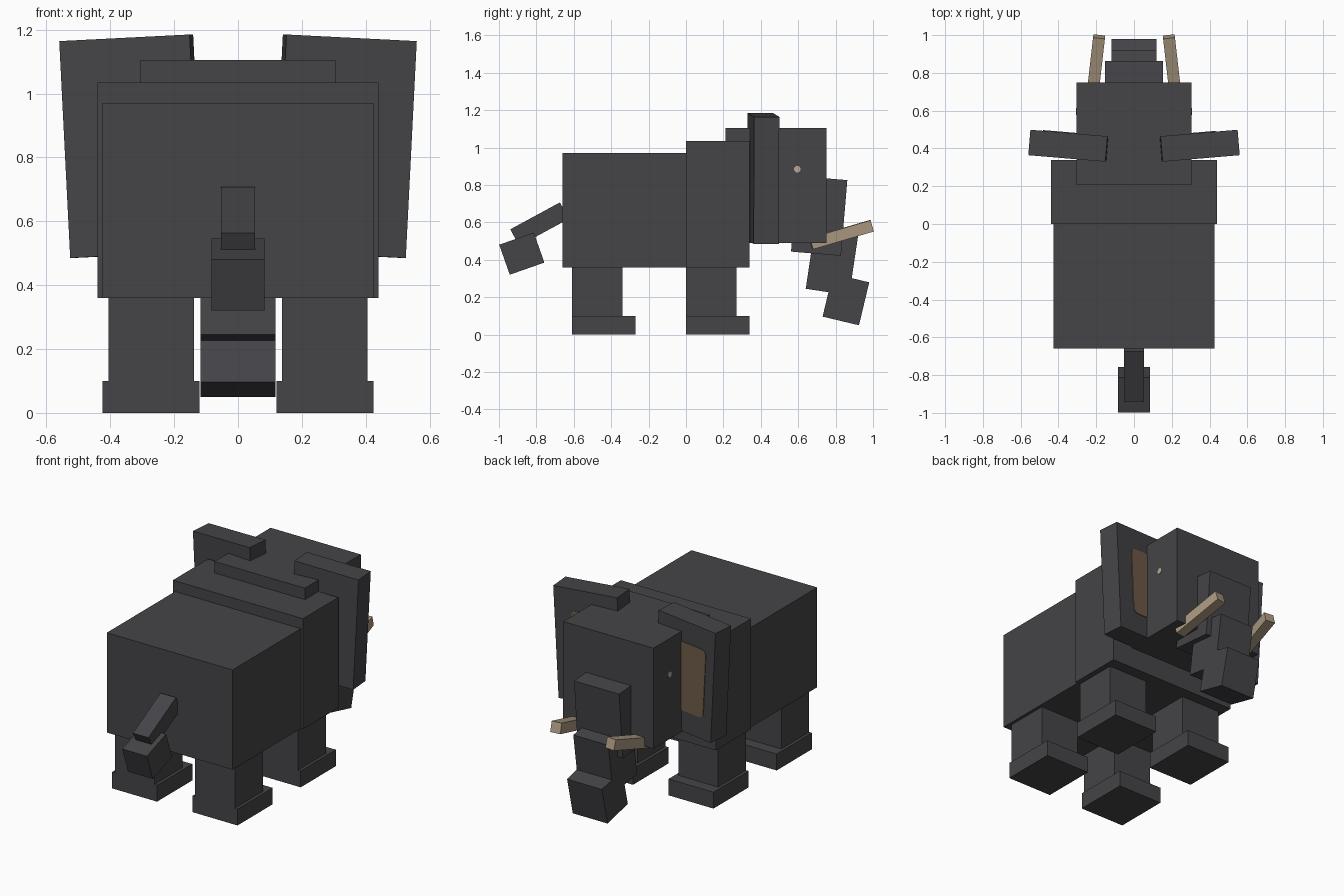
import bpy, bmesh, math
from mathutils import Euler, Matrix, Vector

cube = bpy.data.objects.get("Cube")
if cube:
    bpy.data.objects.remove(cube, do_unlink=True)


def material(name, rgb):
    m = bpy.data.materials.new(name)
    m.use_nodes = True
    m.diffuse_color = (*rgb, 1)
    m.node_tree.nodes["Principled BSDF"].inputs["Base Color"].default_value = (*rgb, 1)
    return m


HIDE = material("dark grey hide", (0.059, 0.058, 0.065))
IVORY = material("ivory", (0.41, 0.32, 0.22))
LINING = material("brown ear lining", (0.17, 0.112, 0.07))
EYE = material("pale eye", (0.50, 0.40, 0.31))


def placed(loc, rot=(0, 0, 0)):
    angles = [math.radians(a) for a in rot]
    return Matrix.Translation(loc) @ Euler(angles, 'XYZ').to_matrix().to_4x4()


def finish(name, bm, mat, matrix):
    bmesh.ops.recalc_face_normals(bm, faces=bm.faces)
    me = bpy.data.meshes.new(name)
    bm.to_mesh(me)
    bm.free()
    me.materials.append(mat)
    ob = bpy.data.objects.new(name, me)
    ob.matrix_world = matrix
    bpy.context.collection.objects.link(ob)
    return ob


def box(name, size, loc, rot=(0, 0, 0), mat=HIDE):
    """Box of a given size about its centre, rotation in degrees."""
    bm = bmesh.new()
    bmesh.ops.create_cube(bm, size=1)
    bmesh.ops.scale(bm, vec=size, verts=bm.verts)
    return finish(name, bm, mat, placed(loc, rot))


def span(name, x, y, z):
    """Upright box between lower and upper limits."""
    limits = (x, y, z)
    return box(name, [b - a for a, b in limits], [(a + b) / 2 for a, b in limits])


def rounded_plate(name, width, height, radius, thick, matrix, mat):
    """Thin plate with rounded corners, standing in local XZ."""
    bm = bmesh.new()
    verts = []
    for i, (sx, sz) in enumerate([(1, 1), (-1, 1), (-1, -1), (1, -1)]):
        cx, cz = sx * (width / 2 - radius), sz * (height / 2 - radius)
        for k in range(4):
            a = math.radians(90 * i + 30 * k)
            verts.append(bm.verts.new((cx + radius * math.cos(a), 0,
                                       cz + radius * math.sin(a))))
    face = bm.faces.new(verts)
    out = bmesh.ops.extrude_face_region(bm, geom=[face])
    moved = [g for g in out["geom"] if isinstance(g, bmesh.types.BMVert)]
    bmesh.ops.translate(bm, vec=(0, thick, 0), verts=moved)
    return finish(name, bm, mat, matrix)


# Body and head
span("rear_body", (-0.425, 0.425), (-0.66, 0.0), (0.36, 0.97))
span("shoulders", (-0.44, 0.44), (0.0, 0.34), (0.36, 1.035))
span("head", (-0.305, 0.305), (0.21, 0.75), (0.49, 1.105))

# Trunk, curling down from the face
box("trunk_upper", (0.305, 0.268, 0.406), (0, 0.712, 0.635), (-4.8, 0, 0))
box("trunk_middle", (0.236, 0.235, 0.32), (0, 0.78, 0.386), (-8.5, 0, 0))
box("trunk_tip", (0.236, 0.20, 0.236), (0, 0.855, 0.188), (-13.4, 0, 0))

# Tail and its tuft
box("tail", (0.105, 0.302, 0.10), (0, -0.783, 0.591), (28.5, 0, 0))
box("tail_tuft", (0.167, 0.196, 0.17), (0, -0.878, 0.433), (19.4, 0, 0))

# Paired parts
for s, side in ((1, "left"), (-1, "right")):
    # Legs with feet that stick out in front
    for end, y in (("front", 0.0), ("rear", -0.61)):
        def xs(half):
            return (s * 0.272 - half, s * 0.272 + half)
        span(f"{side}_{end}_leg", xs(0.134), (y, y + 0.27), (0.10, 0.36))
        span(f"{side}_{end}_foot", xs(0.152), (y, y + 0.34), (0.0, 0.10))

    # Ear with its lining on the head-ward face
    ear = box(f"{side}_ear", (0.41, 0.135, 0.68),
              (s * 0.333, 0.413, 0.835), (0, s * 2.9, s * 4.8))
    rounded_plate(f"{side}_ear_lining", 0.24, 0.42, 0.03, 0.004,
                  ear.matrix_world @ Matrix.Translation((-0.025, 0.0675, 0)), LINING)

    # Tusk
    box(f"{side}_tusk", (0.063, 0.34, 0.063), (s * 0.203, 0.83, 0.534),
        (16.3, 0, s * 6.5), IVORY)

    # Eye, a small flat disc
    bm = bmesh.new()
    bmesh.ops.create_cone(bm, cap_ends=True, segments=10, radius1=0.018,
                          radius2=0.018, depth=0.006)
    finish(f"{side}_eye", bm, EYE, placed((s * 0.305, 0.595, 0.885), (0, 90, 0)))
